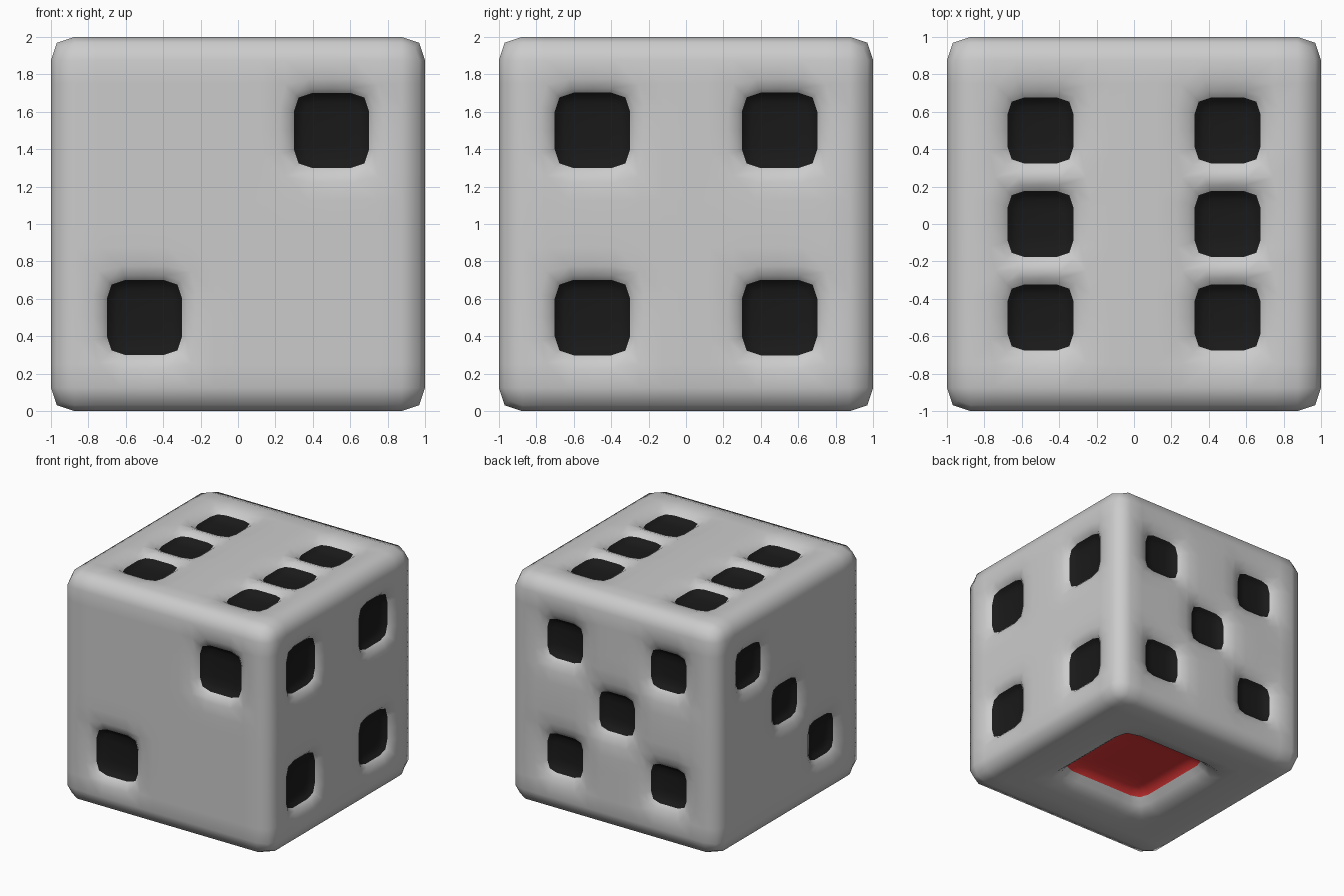
import bpy, bmesh
from mathutils import Vector

if "Cube" in bpy.data.objects:
    bpy.data.objects.remove(bpy.data.objects["Cube"])


def material(name, color):
    m = bpy.data.materials.new(name)
    m.diffuse_color = (*color, 1)
    m.use_nodes = True
    m.node_tree.nodes["Principled BSDF"].inputs["Base Color"].default_value = m.diffuse_color
    return m


X, Y, Z = Vector((1, 0, 0)), Vector((0, 1, 0)), Vector((0, 0, 1))
bm = bmesh.new()

# Die body cage: cube with a quarter-unit grid on every side
bmesh.ops.create_cube(bm, size=2)
bmesh.ops.subdivide_edges(bm, edges=bm.edges[:], cuts=7, use_grid_fill=True)


def sink(faces, centre, n, scale, depth):
    """Inset a block of faces, scale it about its centre and push it inwards."""
    ring = bmesh.ops.inset_region(bm, faces=faces, thickness=0.001, depth=0,
                                  use_even_offset=True)["faces"]
    for v in {v for f in faces for v in f.verts}:
        d = v.co - centre
        h = d.dot(n)
        v.co = centre + (d - n * h) * scale + n * (h - depth)
    return ring


def pip(n, u, v, cu, cv, half, size, mat, rim, floor):
    """Sunken, coloured square on the side with normal n."""
    centre = n + u * cu + v * cv
    faces = []
    for f in bm.faces:
        d = f.calc_center_median() - centre
        if abs(d.dot(n)) < 0.01 and abs(d.dot(u)) < half and abs(d.dot(v)) < half:
            faces.append(f)
    sink(faces, centre, n, size / 2 / half, rim)
    for f in faces:
        f.material_index = mat
    for f in sink(faces, centre, n, 0.84, floor):
        f.material_index = mat


# Pips: normal, two side axes, size, positions
diag = [(-0.5, -0.5), (0.5, 0.5)]
four = diag + [(-0.5, 0.5), (0.5, -0.5)]
sides = [
    (-Y, X, Z, 0.40, diag),
    (X, Y, Z, 0.40, four),
    (Y, X, Z, 0.33, four + [(0, 0)]),
    (-X, Y, Z, 0.33, diag + [(0, 0)]),
    (Z, X, Y, 0.34, four + [(-0.5, 0), (0.5, 0)]),
]
for n, u, v, size, spots in sides:
    for cu, cv in spots:
        pip(n, u, v, cu, cv, 0.25, size, 1, 0.05, 0.04)

# Large red pip underneath
pip(-Z, X, Y, 0, 0, 0.5, 0.84, 2, 0.13, 0.04)

# Finish: rest on the ground, smooth with one subdivision
bmesh.ops.translate(bm, verts=bm.verts[:], vec=Z)
bmesh.ops.recalc_face_normals(bm, faces=bm.faces[:])
for f in bm.faces:
    f.smooth = True
mesh = bpy.data.meshes.new("die")
bm.to_mesh(mesh)
bm.free()
for name, color in [("body_grey", (0.8, 0.8, 0.8)), ("pip_black", (0.01, 0.01, 0.01)),
                    ("pip_red", (0.8, 0.04, 0.04))]:
    mesh.materials.append(material(name, color))
die = bpy.data.objects.new("die", mesh)
bpy.context.collection.objects.link(die)
sub = die.modifiers.new("rounding", "SUBSURF")
sub.levels = sub.render_levels = 1
sub.use_limit_surface = False
